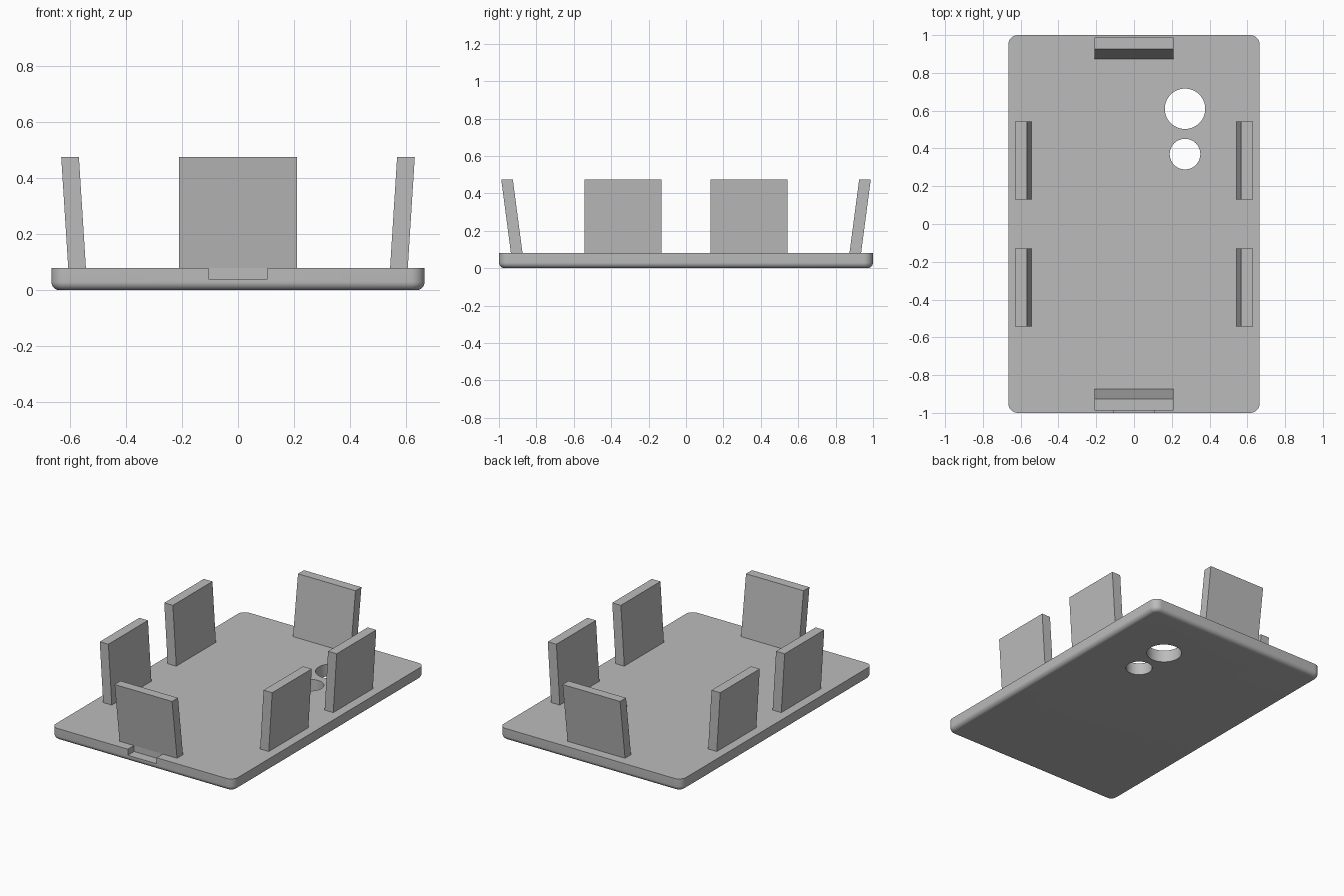
import bpy
import bmesh
from math import pi, sin, cos, radians

cube = bpy.data.objects.get("Cube")
if cube:
    bpy.data.objects.remove(cube)

W, L, T = 0.665, 1.0, 0.08      # plate half width, half length, thickness
CORNER, ROUND = 0.05, 0.03      # outline corner radius, lower edge radius
TOP = 0.475                     # height of the clips

grey = bpy.data.materials.new("plain grey")
grey.use_nodes = True
grey.diffuse_color = (0.5, 0.5, 0.5, 1)
grey.node_tree.nodes["Principled BSDF"].inputs["Base Color"].default_value = (0.5, 0.5, 0.5, 1)


def make_object(name, bm):
    bmesh.ops.recalc_face_normals(bm, faces=bm.faces)
    mesh = bpy.data.meshes.new(name)
    bm.to_mesh(mesh)
    bm.free()
    mesh.materials.append(grey)
    obj = bpy.data.objects.new(name, mesh)
    bpy.context.collection.objects.link(obj)
    return obj


def loft(name, rings):
    """Skin stacked rings of points and cap both ends."""
    bm = bmesh.new()
    loops = [[bm.verts.new(p) for p in ring] for ring in rings]
    n = len(loops[0])
    for a, b in zip(loops, loops[1:]):
        for i in range(n):
            j = (i + 1) % n
            bm.faces.new((a[i], a[j], b[j], b[i]))
    bm.faces.new(loops[0][::-1])
    bm.faces.new(loops[-1])
    return make_object(name, bm)


def rounded_outline(inset, z, steps=10):
    r = CORNER - inset
    points = []
    for k, (sx, sy) in enumerate(((1, 1), (-1, 1), (-1, -1), (1, -1))):
        for i in range(steps + 1):
            a = (k + i / steps) * pi / 2
            points.append((sx * (W - CORNER) + r * cos(a), sy * (L - CORNER) + r * sin(a), z))
    return points


def rectangle(x0, x1, y0, y1, z):
    return [(x0, y0, z), (x1, y0, z), (x1, y1, z), (x0, y1, z)]


# Base plate with a rounded lower edge
rings = []
for i in range(9):
    a = i / 8 * pi / 2
    rings.append(rounded_outline(ROUND * (1 - sin(a)), ROUND * (1 - cos(a))))
rings.append(rounded_outline(0, T))
plate = loft("base_plate", rings)


def cut(cutter):
    cutter.hide_render = True
    cutter.hide_viewport = True
    mod = plate.modifiers.new(cutter.name, "BOOLEAN")
    mod.operation = "DIFFERENCE"
    mod.solver = "EXACT"
    mod.object = cutter


# Two round through holes
for name, y, r in (("large_hole_cutter", 0.61, 0.107), ("small_hole_cutter", 0.37, 0.081)):
    circle = [(0.27 + r * cos(i * pi / 32), y + r * sin(i * pi / 32)) for i in range(64)]
    cut(loft(name, [[(x, v, z) for x, v in circle] for z in (-0.1, 0.2)]))

# Shallow notch in the front edge
cut(loft("notch_cutter", [rectangle(-0.105, 0.105, -1.1, -0.935, z) for z in (0.04, 0.2)]))

# Apply the cuts, then smooth the rounded surfaces
bpy.context.view_layer.objects.active = plate
plate.select_set(True)
for mod in list(plate.modifiers):
    bpy.ops.object.modifier_apply(modifier=mod.name)
bpy.ops.object.shade_smooth_by_angle(angle=radians(30))
for obj in [o for o in bpy.data.objects if o.name.endswith("_cutter")]:
    bpy.data.objects.remove(obj)

# Side clips leaning outward
for side, sx in (("left", 1), ("right", -1)):
    for place, sy in (("back", 1), ("front", -1)):
        loft(f"{place}_{side}_clip", [
            rectangle(sx * 0.542, sx * 0.605, sy * 0.13, sy * 0.543, T),
            rectangle(sx * 0.567, sx * 0.63, sy * 0.13, sy * 0.543, TOP)])

# End clips leaning outward
for place, sy in (("back", 1), ("front", -1)):
    loft(f"{place}_clip", [
        rectangle(-0.21, 0.21, sy * 0.874, sy * 0.936, T),
        rectangle(-0.21, 0.21, sy * 0.926, sy * 0.988, TOP)])
